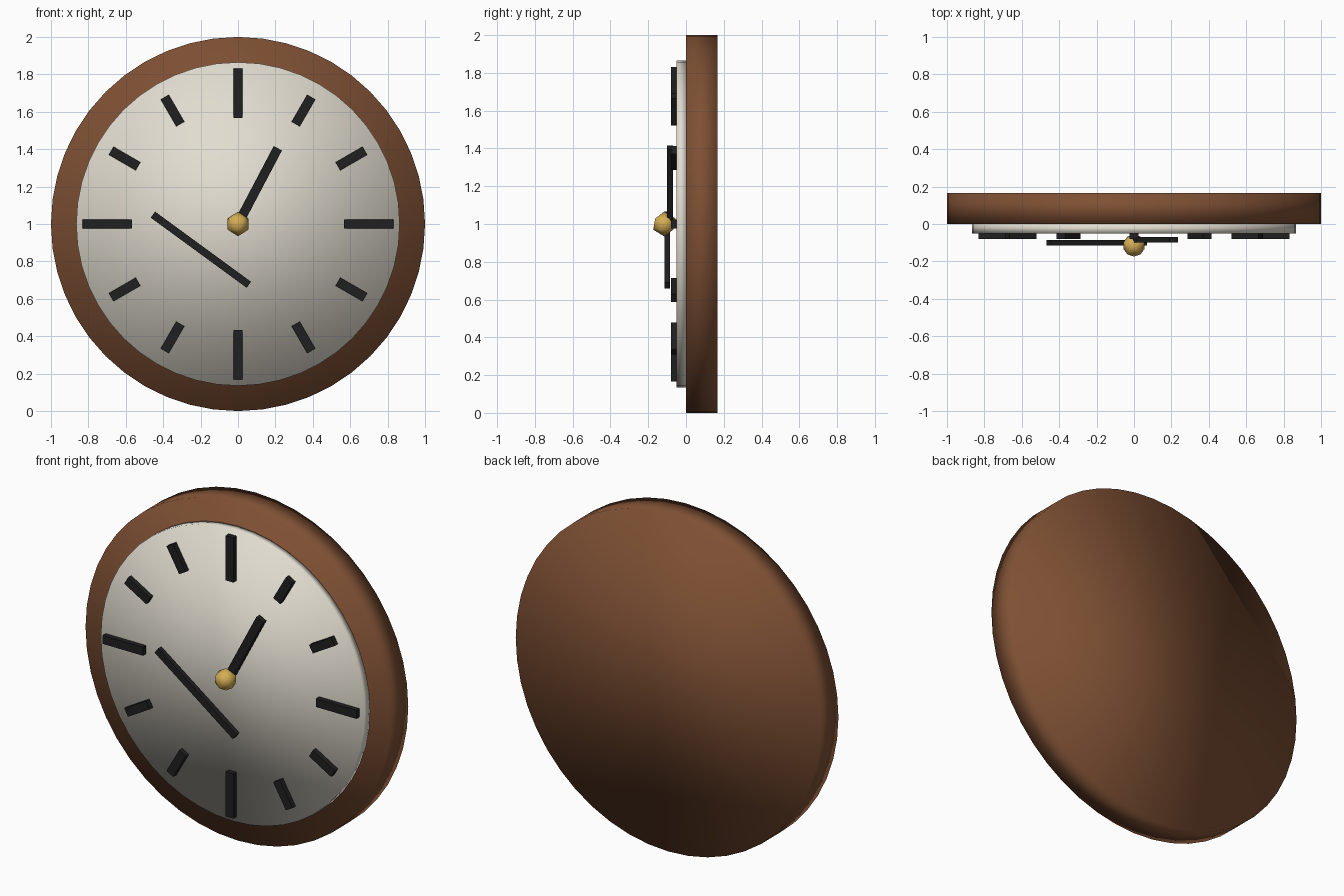
import bpy
from math import pi, sin, cos, atan2, hypot
from mathutils import Matrix

cube = bpy.data.objects.get("Cube")
if cube:
    bpy.data.objects.remove(cube, do_unlink=True)


def material(name, rgb):
    m = bpy.data.materials.new(name)
    m.use_nodes = True
    m.diffuse_color = (*rgb, 1)
    m.node_tree.nodes["Principled BSDF"].inputs["Base Color"].default_value = (*rgb, 1)
    return m


WOOD = material("brown wood", (0.21, 0.08, 0.034))
CREAM = material("cream", (0.76, 0.72, 0.63))
BLACK = material("black", (0.014, 0.014, 0.014))
GOLD = material("gold", (0.66, 0.42, 0.09))


def finish(name, mat):
    ob = bpy.context.object
    ob.name = name
    ob.data.materials.append(mat)
    return ob


def disc(name, radius, front, back, mat):
    bpy.ops.mesh.primitive_cylinder_add(
        vertices=48, radius=radius, depth=back - front,
        location=(0, (front + back) / 2, 1), rotation=(pi / 2, 0, 0))
    bpy.ops.object.shade_smooth()
    return finish(name, mat)


def bar(name, start, end, width, front, back):
    """Flat bar between two (x, z) points measured from the dial centre."""
    dx, dz = end[0] - start[0], end[1] - start[1]
    bpy.ops.mesh.primitive_cube_add(size=1)
    ob = finish(name, BLACK)
    ob.data.transform(Matrix.Diagonal((width, back - front, hypot(dx, dz), 1)))
    ob.rotation_euler.y = atan2(dx, dz)
    ob.location = ((start[0] + end[0]) / 2, (front + back) / 2,
                   1 + (start[1] + end[1]) / 2)
    return ob


# Case and dial
disc("case", 1.0, 0.0, 0.167, WOOD)
disc("dial", 0.865, -0.05, 0.0, CREAM)

# Hour markers, longer at the quarters
for i in range(12):
    a = i * pi / 6
    half = 0.1325 if i % 3 == 0 else 0.083
    inner, outer = 0.7 - half, 0.7 + half
    bar(f"hour_marker_{i or 12}", (inner * sin(a), inner * cos(a)),
        (outer * sin(a), outer * cos(a)), 0.05, -0.08, -0.05)

# Hands
bar("hour_hand", (0, 0), (0.213, 0.405), 0.05, -0.1, -0.07)
bar("minute_hand", (-0.455, 0.05), (0.058, -0.325), 0.04, -0.115, -0.085)

# Centre knob
bpy.ops.mesh.primitive_ico_sphere_add(
    subdivisions=1, radius=0.066, location=(0, -0.115, 1), rotation=(0, 0, pi / 2))
bpy.ops.object.shade_smooth()
finish("centre_knob", GOLD)
